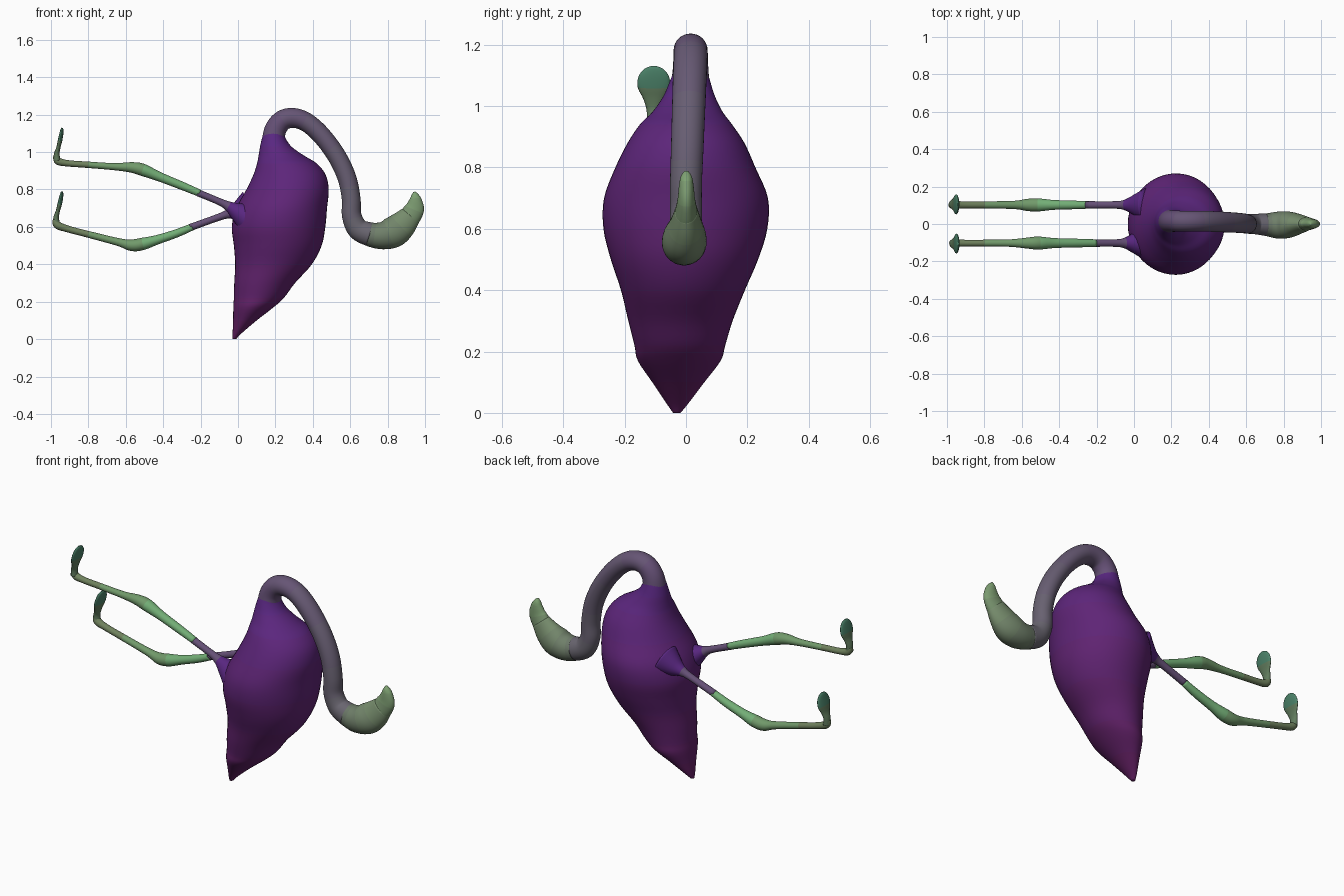
import bpy, bmesh, math
from mathutils import Vector


def material(name, rgb):
    m = bpy.data.materials.new(name)
    m.diffuse_color = (*rgb, 1)
    return m


def smooth_path(rows, steps):
    """Catmull-Rom through section rows (x, y, z, in-plane radius, y radius)."""
    out, n = [], len(rows)
    for i in range(n - 1):
        p = [rows[min(max(i + k, 0), n - 1)] for k in (-1, 0, 1, 2)]
        for s in range(steps):
            t = s / steps
            out.append([0.5 * (2 * b + (c - a) * t + (2 * a - 5 * b + 4 * c - d) * t * t
                               + (3 * b - a - 3 * c + d) * t ** 3) for a, b, c, d in zip(*p)])
    return out + [list(rows[-1])]


def loft(name, rows, c0, c1, bands=1, sides=32, steps=5, level=False):
    """Elliptical skin along a path, colour stepping from c0 to c1."""
    path = smooth_path(rows, steps)
    bm, rings = bmesh.new(), []
    for i, (x, y, z, rn, ry) in enumerate(path):
        a, b = path[max(i - 1, 0)], path[min(i + 1, len(path) - 1)]
        tangent = Vector((b[0] - a[0], 0, b[2] - a[2])).normalized()
        normal = Vector((1, 0, 0)) if level else Vector((0, 1, 0)).cross(tangent)
        rn, ry = max(rn, 0.002), max(ry, 0.002)
        rings.append([bm.verts.new(Vector((x, y, z)) + normal * rn * math.cos(u)
                                   + Vector((0, ry * math.sin(u), 0)))
                      for u in (2 * math.pi * k / sides for k in range(sides))])
    for i in range(len(rings) - 1):
        for k in range(sides):
            j = (k + 1) % sides
            f = bm.faces.new((rings[i][k], rings[i][j], rings[i + 1][j], rings[i + 1][k]))
            f.material_index = int(i * bands / (len(rings) - 1))
    bm.faces.new(rings[0])
    bm.faces.new(rings[-1]).material_index = bands - 1
    bmesh.ops.recalc_face_normals(bm, faces=bm.faces)
    for f in bm.faces:
        f.smooth = True
    me = bpy.data.meshes.new(name)
    bm.to_mesh(me)
    bm.free()
    for k in range(bands):
        t = k / max(bands - 1, 1)
        me.materials.append(material(f"{name}_tone_{k}", [p + (q - p) * t for p, q in zip(c0, c1)]))
    ob = bpy.data.objects.new(name, me)
    bpy.context.collection.objects.link(ob)
    return ob


MAGENTA, PURPLE = (0.13, 0.015, 0.13), (0.10, 0.02, 0.22)
MAUVE, OLIVE = (0.13, 0.08, 0.18), (0.15, 0.19, 0.14)
GREEN, LIME, DARK = (0.17, 0.42, 0.18), (0.21, 0.36, 0.17), (0.07, 0.22, 0.14)

# Body: (z, back x, breast x, y centre, y half width)
profile = [(0.0, -0.03, -0.01, -0.03, 0.012), (0.03, -0.029, 0.018, -0.028, 0.035),
           (0.1, -0.026, 0.10, -0.025, 0.085), (0.17, -0.025, 0.19, -0.022, 0.135),
           (0.22, -0.022, 0.245, -0.02, 0.148), (0.3, -0.02, 0.305, -0.018, 0.17),
           (0.4, -0.015, 0.395, -0.01, 0.202), (0.5, -0.022, 0.447, -0.005, 0.24),
           (0.6, -0.033, 0.467, -0.002, 0.267), (0.7, -0.01, 0.476, 0.0, 0.267),
           (0.8, 0.045, 0.485, -0.002, 0.228), (0.88, 0.083, 0.468, 0.0, 0.19),
           (0.94, 0.102, 0.42, 0.0, 0.15), (0.98, 0.11, 0.355, 0.005, 0.115),
           (1.03, 0.118, 0.285, 0.01, 0.085), (1.08, 0.13, 0.252, 0.013, 0.066),
           (1.11, 0.14, 0.248, 0.015, 0.056)]
loft("body", [((a + b) / 2, y, z, (b - a) / 2, w) for z, a, b, y, w in profile],
     MAGENTA, PURPLE, bands=8, sides=48, steps=4, level=True)

# Neck: an arch over the breast, then down to the head
loft("neck", [(0.188, 0.013, 1.05, 0.062, 0.066), (0.2, 0.015, 1.12, 0.058, 0.058),
              (0.24, 0.015, 1.17, 0.055, 0.056), (0.3, 0.015, 1.182, 0.053, 0.055),
              (0.37, 0.015, 1.157, 0.051, 0.055), (0.45, 0.012, 1.085, 0.05, 0.055),
              (0.53, 0.008, 0.975, 0.05, 0.054), (0.583, 0.004, 0.86, 0.05, 0.053),
              (0.605, 0, 0.75, 0.05, 0.052), (0.608, 0, 0.66, 0.052, 0.052),
              (0.642, 0, 0.588, 0.058, 0.054), (0.705, -0.004, 0.56, 0.064, 0.06)],
     MAUVE, (0.14, 0.13, 0.16), bands=6)

# Head and upturned beak
loft("head", [(0.66, -0.001, 0.577, 0.055, 0.053), (0.705, -0.004, 0.56, 0.064, 0.06),
              (0.77, -0.006, 0.553, 0.073, 0.072), (0.83, -0.004, 0.572, 0.083, 0.07),
              (0.88, 0, 0.612, 0.075, 0.053), (0.922, 0.001, 0.66, 0.058, 0.036)],
     OLIVE, (0.18, 0.26, 0.15), bands=4)
loft("beak", [(0.902, 0, 0.635, 0.062, 0.042), (0.925, 0.001, 0.663, 0.057, 0.035),
              (0.944, 0.001, 0.7, 0.052, 0.028), (0.949, 0.001, 0.74, 0.036, 0.024),
              (0.946, 0.001, 0.77, 0.02, 0.018), (0.943, 0.001, 0.788, 0.005, 0.006)],
     (0.18, 0.28, 0.15), LIME, bands=3)


def leg(label, y, thigh, shin, foot):
    def tube(points):
        return [(x, y, z, r, r * 1.05) for x, z, r in points]
    loft(label + "_thigh", tube(thigh), PURPLE, MAUVE, bands=2, sides=20)
    loft(label + "_shin", tube(shin), GREEN, (0.16, 0.22, 0.11), bands=3, sides=20)
    # Webbed foot: thin paddle folded upright
    loft(label + "_foot", [(x, y * 1.03, z, r, w) for x, z, r, w in foot],
         (0.12, 0.2, 0.11), DARK, bands=2, sides=20)


leg("upper_leg", -0.102,
    [(0.06, 0.645, 0.085), (0.0, 0.68, 0.052), (-0.05, 0.71, 0.027), (-0.1, 0.735, 0.019),
     (-0.215, 0.783, 0.019)],
    [(-0.205, 0.78, 0.019), (-0.3, 0.82, 0.022), (-0.42, 0.868, 0.025), (-0.51, 0.905, 0.033),
     (-0.57, 0.918, 0.028), (-0.66, 0.922, 0.019), (-0.8, 0.932, 0.017), (-0.91, 0.94, 0.017),
     (-0.962, 0.952, 0.02), (-0.972, 0.98, 0.016)],
    [(-0.968, 0.955, 0.019, 0.022), (-0.969, 0.99, 0.015, 0.024), (-0.96, 1.025, 0.011, 0.035),
     (-0.952, 1.06, 0.012, 0.052), (-0.945, 1.095, 0.011, 0.05), (-0.941, 1.12, 0.008, 0.032),
     (-0.94, 1.13, 0.003, 0.01)])
leg("lower_leg", 0.102,
    [(0.06, 0.71, 0.085), (0.0, 0.685, 0.052), (-0.05, 0.67, 0.027), (-0.1, 0.653, 0.019),
     (-0.255, 0.597, 0.019)],
    [(-0.245, 0.6, 0.019), (-0.33, 0.565, 0.022), (-0.43, 0.532, 0.025), (-0.51, 0.509, 0.033),
     (-0.57, 0.502, 0.031), (-0.64, 0.519, 0.021), (-0.8, 0.56, 0.018), (-0.91, 0.589, 0.018),
     (-0.965, 0.61, 0.021), (-0.976, 0.64, 0.016)],
    [(-0.971, 0.615, 0.019, 0.022), (-0.972, 0.65, 0.015, 0.024), (-0.963, 0.685, 0.011, 0.035),
     (-0.954, 0.72, 0.012, 0.052), (-0.946, 0.755, 0.011, 0.05), (-0.942, 0.78, 0.008, 0.032),
     (-0.941, 0.79, 0.003, 0.01)])
